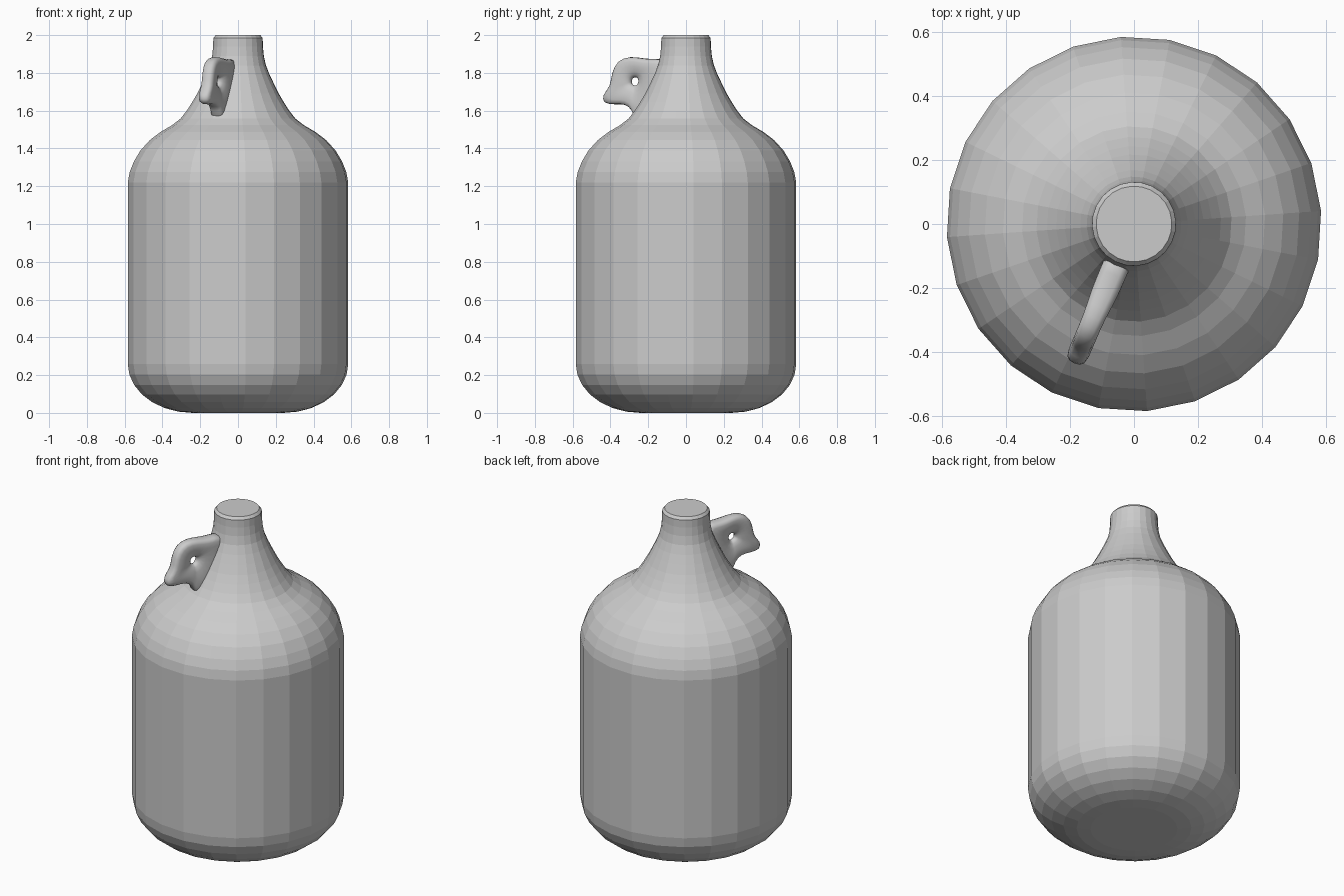
import bpy, bmesh
from math import sin, cos, pi, radians
from mathutils import Vector

if "Cube" in bpy.data.objects:
    bpy.data.objects.remove(bpy.data.objects["Cube"])

SIDES = 24


def finish(bm, name, smooth):
    bmesh.ops.recalc_face_normals(bm, faces=bm.faces[:])
    me = bpy.data.meshes.new(name)
    bm.to_mesh(me)
    bm.free()
    ob = bpy.data.objects.new(name, me)
    bpy.context.collection.objects.link(ob)
    for p in me.polygons:
        p.use_smooth = smooth
    return ob


def bridge(bm, a, b):
    n = len(a)
    for i in range(n):
        j = (i + 1) % n
        bm.faces.new((a[i], a[j], b[j], b[i]))


# Jug body: rounded base, straight wall, shoulder, tapered neck and closed lip
profile = [(0.24, 0.0)]
for i in range(1, 8):
    t = i / 7 * pi / 2
    profile.append((0.24 + 0.345 * sin(t), 0.26 * (1 - cos(t))))
profile += [(0.585, 1.22), (0.575, 1.275), (0.553, 1.33), (0.517, 1.39),
            (0.467, 1.445), (0.41, 1.488), (0.35, 1.523), (0.305, 1.558),
            (0.272, 1.60), (0.243, 1.645), (0.217, 1.69), (0.192, 1.74),
            (0.168, 1.79), (0.148, 1.84), (0.137, 1.89), (0.132, 1.94),
            (0.131, 1.985), (0.118, 2.0)]
bm = bmesh.new()
rings = []
for r, z in profile:
    rings.append([bm.verts.new((r * cos(a), r * sin(a), z)) for a in
                  [radians(4) + 2 * pi * k / SIDES for k in range(SIDES)]])
for a, b in zip(rings, rings[1:]):
    bridge(bm, a, b)
bm.faces.new(rings[0])
bm.faces.new(rings[-1])
finish(bm, "jug_body", False)

# Ring handle: side outline as (distance from axis, height), with a small hole
outline = [(0.09, 1.88), (0.17, 1.872), (0.24, 1.876), (0.32, 1.89),
           (0.39, 1.868), (0.425, 1.80), (0.43, 1.725), (0.478, 1.685),
           (0.475, 1.635), (0.41, 1.632), (0.345, 1.636), (0.30, 1.60),
           (0.29, 1.545), (0.20, 1.55), (0.10, 1.70)]
hole = Vector((0.292, 1.755))
out = Vector((-0.394, -0.919, 0))
side = Vector((0.919, -0.394, 0))


def loop(bm, pts, w):
    return [bm.verts.new(out * p.x + side * w * (1.25 if p.x < 0.27 else 1)
                         + Vector((0, 0, p.y))) for p in pts]


bm = bmesh.new()
outer = [Vector(p) for p in outline]
rim = [p.lerp(hole, 0.12) for p in outer]
inner = [hole + (p - hole).normalized() * 0.05 for p in outer]
eye = [hole + (p - hole).normalized() * 0.021 for p in outer]
loops = [loop(bm, outer, 0.022), loop(bm, rim, 0.037), loop(bm, inner, 0.032),
         loop(bm, eye, 0.012), loop(bm, eye, -0.012), loop(bm, inner, -0.032),
         loop(bm, rim, -0.037), loop(bm, outer, -0.022)]
for i in range(len(loops)):
    bridge(bm, loops[i], loops[(i + 1) % len(loops)])
handle = finish(bm, "handle", True)
sub = handle.modifiers.new("soften", 'SUBSURF')
sub.levels = sub.render_levels = 1
